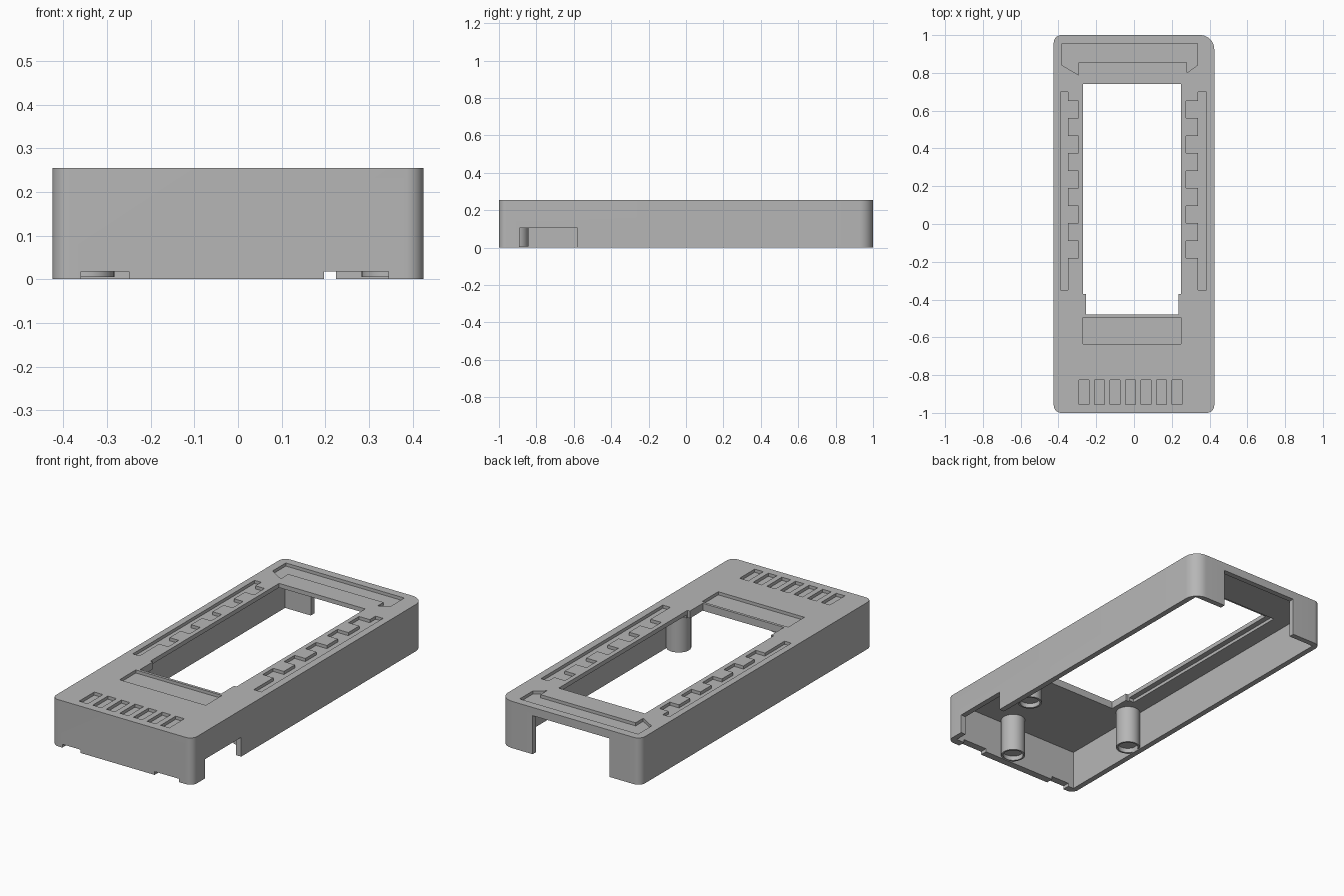
import bpy, bmesh, math

cube = bpy.data.objects.get("Cube")
if cube:
    bpy.data.objects.remove(cube, do_unlink=True)

TOP = 0.255
PLATE = 0.215      # underside of the top plate
RECESS = 0.238     # floor of the shallow top recesses

grey = bpy.data.materials.new("matte_grey")
grey.use_nodes = True
grey.diffuse_color = (0.47, 0.47, 0.47, 1)
grey.node_tree.nodes["Principled BSDF"].inputs["Base Color"].default_value = (0.47, 0.47, 0.47, 1)


def prism(name, outline, z0, z1):
    """Extrude a flat outline between two heights."""
    bm = bmesh.new()
    face = bm.faces.new([bm.verts.new((x, y, z0)) for x, y in outline])
    up = bmesh.ops.extrude_face_region(bm, geom=[face])["geom"]
    for v in up:
        if isinstance(v, bmesh.types.BMVert):
            v.co.z = z1
    bmesh.ops.recalc_face_normals(bm, faces=bm.faces)
    mesh = bpy.data.meshes.new(name)
    bm.to_mesh(mesh)
    bm.free()
    mesh.materials.append(grey)
    ob = bpy.data.objects.new(name, mesh)
    bpy.context.collection.objects.link(ob)
    return ob


def rect(x0, x1, y0, y1):
    return [(x0, y0), (x1, y0), (x1, y1), (x0, y1)]


def circle(cx, cy, r, n=32):
    return [(cx + r * math.cos(2 * math.pi * i / n), cy + r * math.sin(2 * math.pi * i / n))
            for i in range(n)]


def rounded_rect(hx, hy, radii, steps=10):
    """Corner radii run counter-clockwise from the back +x corner."""
    pts = []
    for i, (sx, sy) in enumerate([(1, 1), (-1, 1), (-1, -1), (1, -1)]):
        r = radii[i]
        for s in range(steps + 1):
            a = math.pi / 2 * (i + s / steps)
            pts.append((sx * (hx - r) + r * math.cos(a), sy * (hy - r) + r * math.sin(a)))
    return pts


def cut(target, outline, z0, z1):
    """Subtract a prism from the target."""
    cutter = prism("cutter", outline, z0, z1)
    cutter.hide_render = True
    mod = target.modifiers.new("cut", 'BOOLEAN')
    mod.operation = 'DIFFERENCE'
    mod.solver = 'EXACT'
    mod.object = cutter
    bpy.context.view_layer.objects.active = target
    bpy.ops.object.modifier_apply(modifier=mod.name)
    bpy.data.objects.remove(cutter, do_unlink=True)


def smooth(ob):
    bpy.ops.object.select_all(action='DESELECT')
    ob.select_set(True)
    bpy.context.view_layer.objects.active = ob
    bpy.ops.object.shade_smooth_by_angle(angle=math.radians(30))


def comb(outer, spine, tip):
    """Toothed strip outline along one long side."""
    pts = [(outer, -0.35), (outer, 0.70), (spine, 0.70)]
    for i in range(5):
        y = 0.65 - 0.185 * i
        pts += [(spine, y), (tip, y), (tip, y - 0.09), (spine, y - 0.09)]
    return pts + [(spine, -0.35)]


# Hollow case, open underneath
case = prism("case_shell", rounded_rect(0.425, 1, [0.075, 0.04, 0.04, 0.04]), 0, TOP)
cut(case, rect(-0.395, 0.395, -0.96, 0.97), -0.1, PLATE)

# Display window, narrower towards the front
cut(case, [(-0.255, -0.48), (0.235, -0.48), (0.235, -0.37), (0.25, -0.37),
           (0.25, 0.74), (-0.27, 0.74), (-0.27, -0.37), (-0.255, -0.37)], 0.1, 0.4)
# Rabbet under the window edge
cut(case, rect(-0.30, 0.28, -0.36, 0.77), 0.1, 0.232)

# Back opening, side port and small front notches
cut(case, rect(-0.24, 0.225, 0.9, 1.1), -0.1, PLATE - 0.005)
cut(case, rect(0.38, 0.5, -0.89, -0.58), -0.1, 0.105)
for x0, x1 in [(-0.36, -0.25), (0.197, 0.345)]:
    cut(case, rect(x0, x1, -1.1, -0.94), -0.1, 0.018)

# Shallow top recesses: combs, back bracket, front label
cut(case, comb(-0.39, -0.35, -0.295), RECESS, 0.4)
cut(case, comb(0.385, 0.34, 0.275), RECESS, 0.4)
cut(case, [(-0.38, 0.955), (-0.38, 0.84), (-0.295, 0.79), (-0.295, 0.855),
           (0.28, 0.855), (0.28, 0.80), (0.335, 0.84), (0.335, 0.955)], RECESS, 0.4)
cut(case, rect(-0.27, 0.25, -0.635, -0.495), RECESS, 0.4)

# Row of grille slots
for i in range(7):
    x = -0.29 + 0.082 * i
    cut(case, rect(x, x + 0.052, -0.955, -0.825), RECESS, 0.4)
smooth(case)

# Screw posts with hollow ends
posts = {"left_post": (0.345, -0.43), "right_post": (-0.345, -0.46), "front_post": (0.06, -0.905)}
for name, (x, y) in posts.items():
    post = prism(name, circle(x, y, 0.062), 0.005, PLATE + 0.005)
    cut(post, circle(x, y, 0.052), -0.1, 0.03)
    smooth(post)
